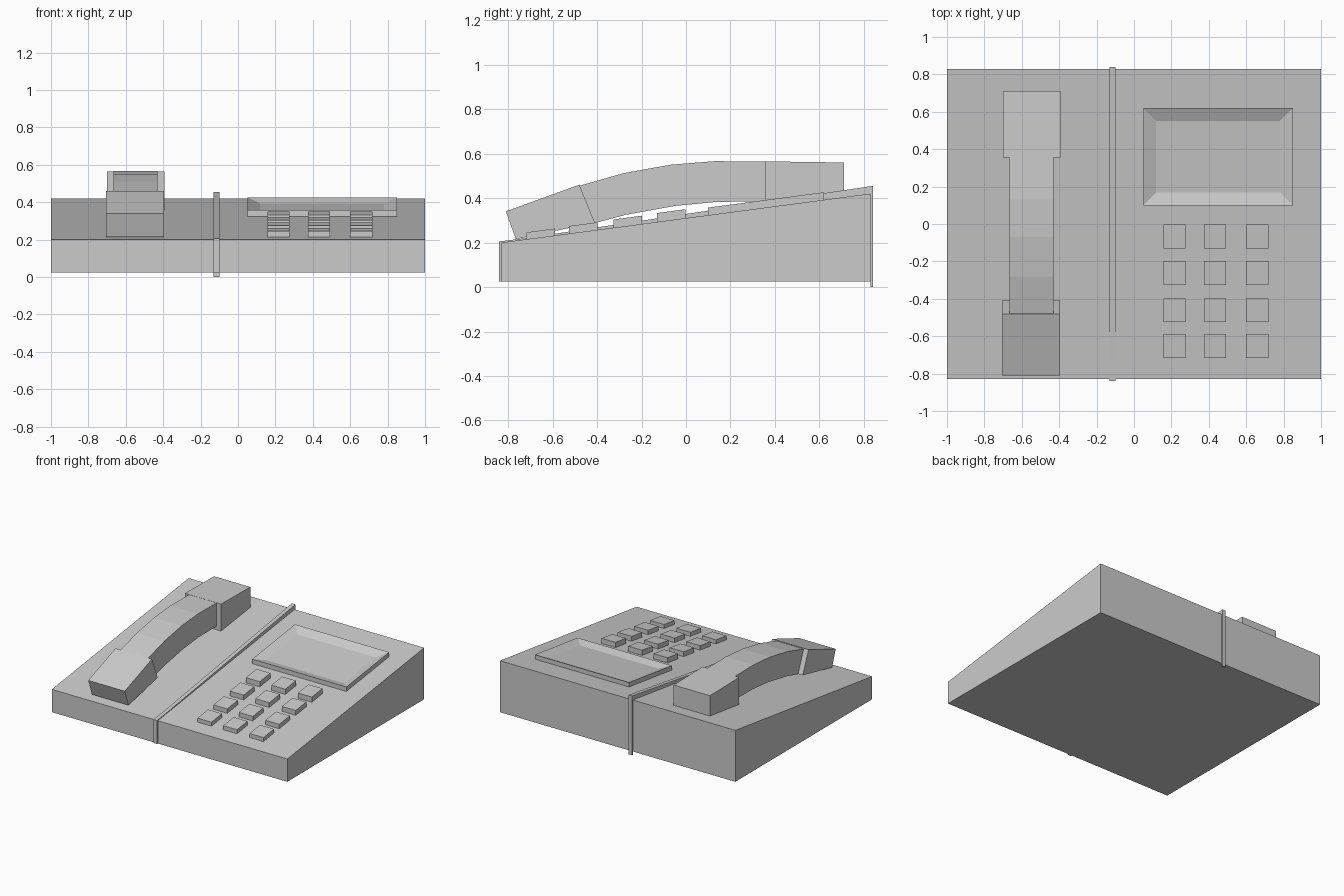
import bpy, bmesh

cube = bpy.data.objects.get("Cube")
if cube:
    bpy.data.objects.remove(cube, do_unlink=True)

grey = bpy.data.materials.new("light_grey")
grey.use_nodes = True
colour = (0.6, 0.6, 0.6, 1)
grey.diffuse_color = colour
grey.node_tree.nodes["Principled BSDF"].inputs["Base Color"].default_value = colour


def deck(y):
    """Height of the sloping top of the base."""
    return 0.2 + (y + 0.83) * 0.22 / 1.66


def finish(name, bm):
    bmesh.ops.recalc_face_normals(bm, faces=bm.faces)
    mesh = bpy.data.meshes.new(name)
    bm.to_mesh(mesh)
    bm.free()
    mesh.materials.append(grey)
    obj = bpy.data.objects.new(name, mesh)
    bpy.context.collection.objects.link(obj)
    return obj


def extrude_profile(name, x0, x1, points):
    """Side outline (y, z) stretched from x0 to x1."""
    bm = bmesh.new()
    face = bm.faces.new([bm.verts.new((x0, y, z)) for y, z in points])
    new = bmesh.ops.extrude_face_region(bm, geom=[face])["geom"]
    verts = [v for v in new if isinstance(v, bmesh.types.BMVert)]
    bmesh.ops.translate(bm, verts=verts, vec=(x1 - x0, 0, 0))
    return finish(name, bm)


def slab(name, x0, x1, y0, y1, rise):
    """Plate lying on the sloping deck."""
    return extrude_profile(name, x0, x1, [
        (y0, deck(y0) - 0.005), (y1, deck(y1) - 0.005),
        (y1, deck(y1) + rise), (y0, deck(y0) + rise)])


# Wedge base
extrude_profile("base", -1, 1, [(-0.83, 0.025), (0.83, 0.025), (0.83, 0.42), (-0.83, 0.2)])

# Dividing ridge wrapping over front, top and back
extrude_profile("dividing_ridge", -0.13, -0.1, [
    (-0.84, 0.025), (-0.84, 0.205), (-0.72, 0.22), (0.84, 0.455),
    (0.84, 0.0), (0.83, 0.0), (0.83, 0.03)])

# Handset: mouthpiece, arched grip, earpiece
extrude_profile("mouthpiece", -0.705, -0.395, [
    (-0.765, 0.215), (-0.41, 0.29), (-0.48, 0.46), (-0.81, 0.34)])
extrude_profile("handset_grip", -0.665, -0.43, [
    (-0.48, 0.455), (-0.28, 0.512), (-0.07, 0.55), (0.13, 0.566), (0.36, 0.564),
    (0.36, 0.385), (0.14, 0.383), (-0.05, 0.365), (-0.27, 0.325), (-0.42, 0.285)])
extrude_profile("earpiece", -0.7, -0.392, [
    (0.355, deck(0.355)), (0.71, deck(0.71)), (0.71, 0.56), (0.355, 0.565)])

# Display with a recessed screen
display = slab("display", 0.05, 0.85, 0.1, 0.62, 0.034)
bm = bmesh.new()
bm.from_mesh(display.data)
bm.faces.ensure_lookup_table()
top = max(bm.faces, key=lambda f: f.normal.z)
bmesh.ops.inset_region(bm, faces=[top], thickness=0.097, depth=0)
for v in top.verts:
    v.co.z -= 0.024
bm.to_mesh(display.data)
bm.free()

# Keypad
for row, y in enumerate((-0.717, -0.525, -0.325, -0.13)):
    for col, x in enumerate((0.158, 0.375, 0.6)):
        slab(f"key_{row + 1}_{col + 1}", x, x + 0.118, y, y + 0.128, 0.031 + 0.003 * row)
